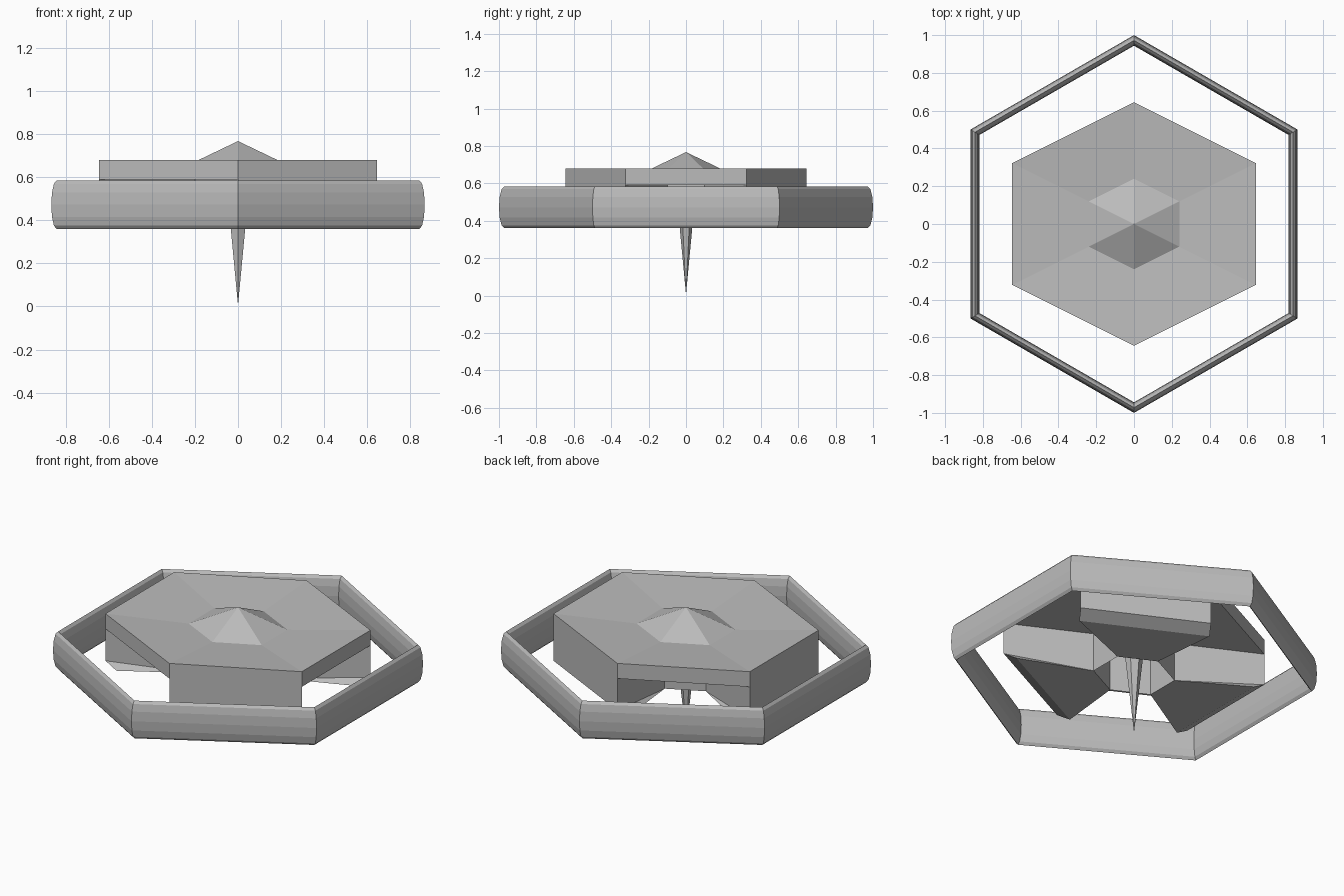
import bpy, bmesh, math
from mathutils import Vector

if "Cube" in bpy.data.objects:
    bpy.data.objects.remove(bpy.data.objects["Cube"])

grey = bpy.data.materials.new("plain_grey")
grey.diffuse_color = (0.5, 0.5, 0.5, 1)
grey.use_nodes = True
grey.node_tree.nodes["Principled BSDF"].inputs["Base Color"].default_value = grey.diffuse_color


def make(name, bm):
    bmesh.ops.remove_doubles(bm, verts=bm.verts, dist=1e-5)
    bmesh.ops.recalc_face_normals(bm, faces=bm.faces)
    me = bpy.data.meshes.new(name)
    bm.to_mesh(me)
    bm.free()
    me.materials.append(grey)
    ob = bpy.data.objects.new(name, me)
    bpy.context.collection.objects.link(ob)
    return ob


def hexagon(r):
    # slightly widened hexagon, points on +y and -y
    return [Vector(p) * r for p in ((0, 1), (-1, .5), (-1, -.5), (0, -1), (1, -.5), (1, .5))]


def stack(name, rings, cap_bottom=True):
    """Loft hexagons given as (radius, z); radius 0 becomes a point."""
    bm = bmesh.new()
    loops = []
    for r, z in rings:
        if r == 0:
            loops.append([bm.verts.new((0, 0, z))] * 6)
        else:
            loops.append([bm.verts.new((p.x, p.y, z)) for p in hexagon(r)])
    for a, b in zip(loops, loops[1:]):
        for i in range(6):
            j = (i + 1) % 6
            bm.faces.new(list(dict.fromkeys((a[i], a[j], b[j], b[i]))))
    if cap_bottom and rings[0][0]:
        bm.faces.new(loops[0][::-1])
    return make(name, bm)


# dished deck with a raised centre point
stack("deck", [(.645, .59), (.645, .68), (.24, .652), (0, .767)])
# hollow core and hanging spike
stack("core", [(.20, .36), (.20, .59)], cap_bottom=False)
stack("spike", [(0, 0.005), (.055, .59)])

# outer hexagonal ring with an oval section
bm = bmesh.new()
N = 12
ring = []
for k in range(6):
    a = math.radians(90 + 60 * k)
    sect = []
    for s in range(N):
        t = 2 * math.pi * s / N
        r = .972 + .028 * math.cos(t)
        sect.append(bm.verts.new((r * math.cos(a), r * math.sin(a), .472 + .112 * math.sin(t))))
    ring.append(sect)
for k in range(6):
    a, b = ring[k], ring[(k + 1) % 6]
    for s in range(N):
        t = (s + 1) % N
        bm.faces.new((a[s], b[s], b[t], a[t]))
make("outer_ring", bm)

# three wedge pods under alternate deck sides
outer, inner = hexagon(.645), hexagon(.20)
for n, i in enumerate((1, 3, 5)):
    j = (i + 1) % 6
    bm = bmesh.new()
    mid = ((outer[i] + outer[j]) / 2).normalized()

    def v(p, z):
        return bm.verts.new((p.x, p.y, z))
    top = [v(outer[i], .59), v(outer[j], .59)]
    low = [v(outer[i], .40), v(outer[j], .40)]
    base = [v(outer[i] - mid * .072, .36), v(outer[j] - mid * .072, .36)]
    in_top = [v(inner[i], .59), v(inner[j], .59)]
    in_low = [v(inner[i], .36), v(inner[j], .36)]
    bm.faces.new((top[0], top[1], low[1], low[0]))
    bm.faces.new((low[0], low[1], base[1], base[0]))
    bm.faces.new((base[0], base[1], in_low[1], in_low[0]))
    for s in (0, 1):
        bm.faces.new((top[s], low[s], in_low[s], in_top[s]))
        bm.faces.new((low[s], base[s], in_low[s]))
    make("pod_%d" % (n + 1), bm)
